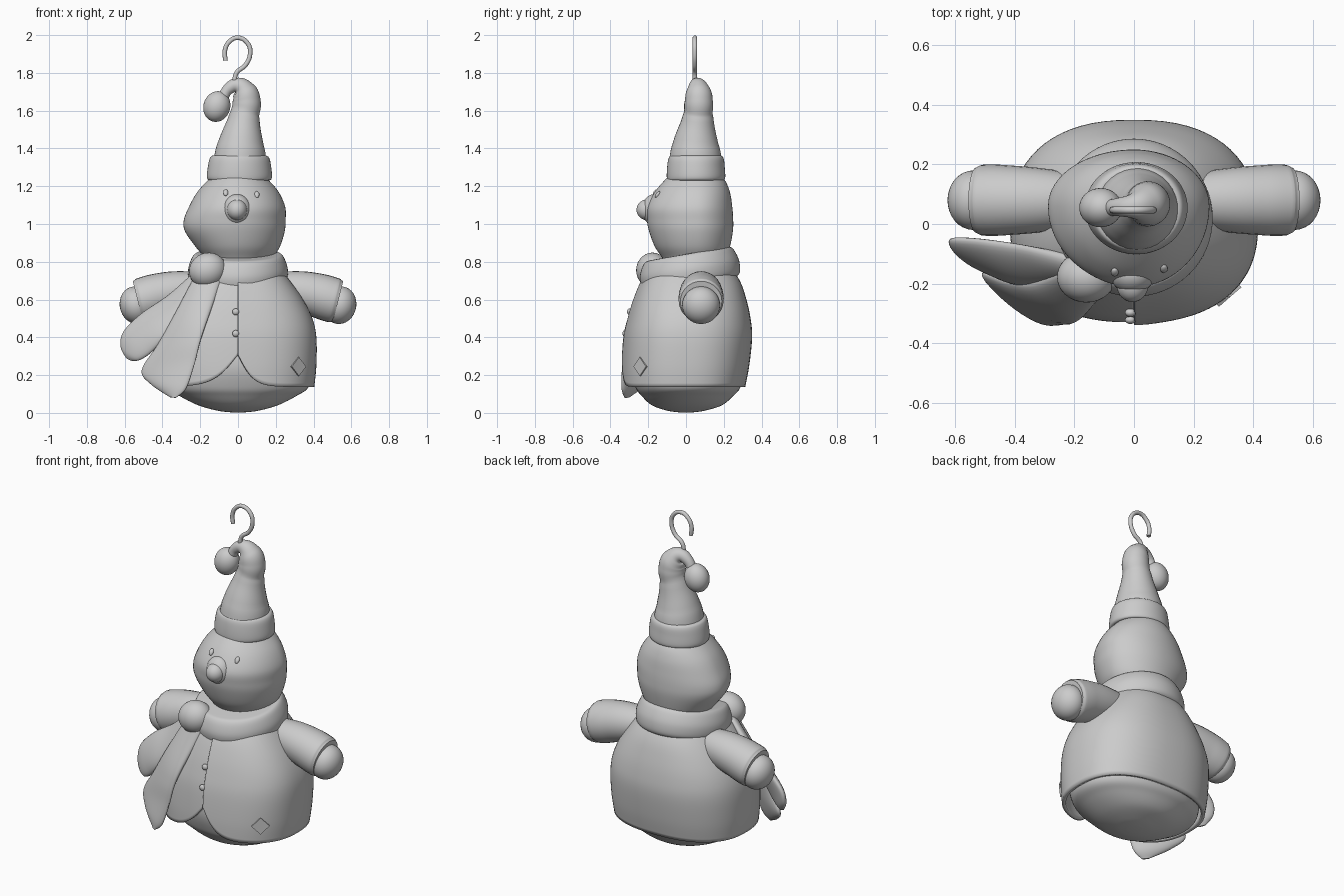
import bpy, math
from math import sin, cos, pi, exp
from mathutils import Vector

if "Cube" in bpy.data.objects:
    bpy.data.objects.remove(bpy.data.objects["Cube"])


def smooth(ob, angle=40):
    bpy.ops.object.select_all(action='DESELECT')
    ob.select_set(True)
    bpy.context.view_layer.objects.active = ob
    bpy.ops.object.shade_smooth_by_angle(angle=math.radians(angle))
    return ob


def dense(rows, k=6):
    """Catmull-Rom resampling of a list of equal-length tuples."""
    out, n = [], len(rows)
    for i in range(n - 1):
        p = [rows[max(i - 1, 0)], rows[i], rows[i + 1], rows[min(i + 2, n - 1)]]
        for s in range(k):
            t = s / k
            out.append(tuple(0.5 * (2 * b + (c - a) * t + (2 * a - 5 * b + 4 * c - d) * t * t
                                    + (3 * b - a - 3 * c + d) * t ** 3)
                             for a, b, c, d in zip(*p)))
    return out + [tuple(rows[-1])]


def loft(name, rings, closed=True, angle=40):
    n = len(rings[0])
    verts = [v for r in rings for v in r]
    faces = [(j * n + i, j * n + (i + 1) % n, (j + 1) * n + (i + 1) % n, (j + 1) * n + i)
             for j in range(len(rings) - 1) for i in range(n if closed else n - 1)]
    if closed:
        faces += [tuple(range(n))[::-1], tuple(range(len(verts) - n, len(verts)))]
    me = bpy.data.meshes.new(name)
    me.from_pydata(verts, [], faces)
    ob = bpy.data.objects.new(name, me)
    bpy.context.collection.objects.link(ob)
    return smooth(ob, angle)


def oval(a, row, cx, cy, e=2.0):
    """Point at angle a of a section row = (z, x_left, x_right, y_front, y_back)."""
    z, xl, xr, yf, yb = row
    c, s = cos(a), sin(a)
    rx = xr - cx if c > 0 else cx - xl
    ry = yb - cy if s > 0 else cy - yf
    return (cx + math.copysign(abs(c) ** (2 / e), c) * rx,
            cy + math.copysign(abs(s) ** (2 / e), s) * ry, z)


def turned(name, rows, cx=0.0, cy=0.0, n=64, k=6, e=2.0, angle=40):
    return loft(name, [[oval(2 * pi * i / n, r, cx, cy, e) for i in range(n)]
                       for r in dense(rows, k)], angle=angle)


def blob(name, loc, radii, rot=(0, 0, 0)):
    bpy.ops.mesh.primitive_uv_sphere_add(segments=32, ring_count=20, location=loc, rotation=rot)
    ob = bpy.context.object
    ob.name, ob.scale = name, radii
    return smooth(ob, 60)


def tube(name, pts, sides=8):
    """Round tube through (x, y, z, radius) points."""
    cu = bpy.data.curves.new(name, 'CURVE')
    cu.dimensions, cu.bevel_depth, cu.bevel_resolution = '3D', 1.0, sides
    cu.use_fill_caps, cu.resolution_u = True, 8
    sp = cu.splines.new('BEZIER')
    sp.radius_interpolation = 'CARDINAL'
    sp.bezier_points.add(len(pts) - 1)
    for b, p in zip(sp.bezier_points, pts):
        b.co, b.radius = p[:3], p[3]
        b.handle_left_type = b.handle_right_type = 'AUTO'
    ob = bpy.data.objects.new(name, cu)
    bpy.context.collection.objects.link(ob)
    bpy.ops.object.select_all(action='DESELECT')
    ob.select_set(True)
    bpy.context.view_layer.objects.active = ob
    bpy.ops.object.convert(target='MESH')
    return smooth(bpy.context.object)


def scarf_tail(name, rows, n=28):
    """Puffy strip; each row = left edge xyz, right edge xyz, half thickness."""
    d = dense(rows)
    mids = [(Vector(r[:3]) + Vector(r[3:6])) / 2 for r in d]
    rings = []
    for j, r in enumerate(d):
        half = (Vector(r[3:6]) - Vector(r[:3])) / 2
        along = mids[min(j + 1, len(d) - 1)] - mids[max(j - 1, 0)]
        nor = half.cross(along).normalized() * r[6]
        rings.append([mids[j] + half * cos(2 * pi * i / n) + nor * sin(2 * pi * i / n)
                      for i in range(n)])
    return loft(name, rings, angle=60)


# Rounded body showing below the coat
turned("belly", [(0.003, -.04, .04, -.04, .04), (.012, -.11, .11, -.1, .1),
                 (.04, -.21, .21, -.18, .19), (.09, -.31, .31, -.235, .25),
                 (.14, -.375, .375, -.27, .29), (.25, -.385, .385, -.3, .31),
                 (.4, -.38, .38, -.285, .32), (.55, -.32, .32, -.24, .29)], e=2.1)

# Coat: one wrapped shell, split at the front with rounded lower corners
coat_rows = dense([(.13, -.403, .403, -.33, .312), (.25, -.415, .415, -.33, .335),
                   (.4, -.415, .415, -.318, .35), (.5, -.394, .394, -.297, .342),
                   (.6, -.345, .345, -.267, .32), (.7, -.275, .275, -.225, .285),
                   (.8, -.19, .19, -.16, .22)], 8)


def coat_row(z):
    for a, b in zip(coat_rows, coat_rows[1:]):
        if z <= b[0]:
            t = (z - a[0]) / (b[0] - a[0])
            return tuple(p + (q - p) * t for p, q in zip(a, b))
    return coat_rows[-1]


N, ROWS = 120, 32
columns = []
for i in range(N + 1):
    t = i / N
    u = t - 0.8 * sin(2 * pi * t) / (2 * pi)
    x = .41 * abs(sin(2 * pi * u)) if u < .25 or u > .75 else .41
    bottom = .137 + .17 * exp(-x / (.045 if u < .5 else .075))
    lift = .012 * exp(-x / .06) if u < .5 else 0
    col = []
    for j in range(ROWS + 1):
        p = oval(-pi / 2 + 2 * pi * u, coat_row(bottom + (.8 - bottom) * j / ROWS), 0, 0, 2.4)
        col.append((p[0], p[1] - lift, p[2]))
    columns.append(col)
coat = loft("coat", [[c[j] for c in columns] for j in range(ROWS + 1)], closed=False)
mod = coat.modifiers.new("cloth_thickness", 'SOLIDIFY')
mod.thickness, mod.offset = .022, -1

# Buttons and diamond patch
for i, (y, z) in enumerate([(-.298, .535), (-.322, .42)]):
    blob(f"button_{i + 1}", (-.012, y, z), (.018, .014, .018))
bpy.ops.mesh.primitive_cylinder_add(vertices=4, radius=.05, depth=.022, location=(.316, -.237, .245),
                                    rotation=(pi / 2, 0, math.radians(41)))
bpy.context.object.name = "diamond_patch"

# Arms: sleeve and mitten on each side
for side, s in (("left", -1), ("right", 1)):
    tube(f"{side}_sleeve", [(s * .18, .08, .655, .09), (s * .3, .08, .645, .106),
                            (s * .42, .08, .622, .117), (s * .51, .08, .595, .119),
                            (s * .53, .08, .59, .11)], 12)
    blob(f"{side}_mitten", (s * .54, .08, .57), (.086, .1, .1), (0, s * .24, 0))

# Scarf collar, knot and two tails
collar = turned("scarf_collar", [(-.078, -.2, .2, -.2, .2), (-.078, -.235, .235, -.235, .24),
                                 (-.055, -.258, .258, -.26, .264), (0, -.264, .264, -.264, .27),
                                 (.05, -.25, .25, -.245, .258), (.08, -.23, .23, -.22, .24),
                                 (.085, -.2, .2, -.19, .21)], angle=60)
collar.location, collar.rotation_euler = (0, .016, .757), (.17, 0, 0)
blob("scarf_knot", (-.16, -.178, .755), (.1, .086, .092), (0, -.4, 0))
scarf_tail("scarf_tail_front", [
    (-.22, -.15, .74, -.08, -.2, .72, .035), (-.335, -.195, .52, -.16, -.3, .5, .032),
    (-.425, -.19, .36, -.2, -.33, .38, .03), (-.51, -.165, .225, -.23, -.335, .26, .03),
    (-.46, -.22, .15, -.275, -.338, .13, .026), (-.36, -.3, .083, -.33, -.325, .08, .006)])
scarf_tail("scarf_tail_side", [
    (-.22, -.11, .75, -.18, -.18, .66, .035), (-.37, -.075, .62, -.31, -.2, .5, .03),
    (-.51, -.055, .525, -.39, -.2, .395, .032), (-.605, -.05, .43, -.46, -.17, .32, .03),
    (-.62, -.06, .35, -.52, -.14, .28, .022), (-.59, -.09, .288, -.56, -.11, .275, .006)])

# Head with one full cheek, nose on a soft base, eyes
turned("head", [(.76, -.14, .15, -.09, .19), (.82, -.175, .185, -.125, .215),
                (.88, -.225, .222, -.165, .233), (.96, -.28, .247, -.195, .248),
                (1.02, -.287, .252, -.207, .25), (1.09, -.26, .25, -.208, .245),
                (1.17, -.215, .215, -.165, .232), (1.24, -.15, .155, -.105, .2),
                (1.3, -.08, .09, -.04, .13)], cx=0, cy=.06)
blob("nose_base", (-.005, -.168, 1.076), (.075, .066, .082))
blob("nose", (-.005, -.205, 1.075), (.053, .057, .055))
for side, x, y, z in (("left", -.065, -.162, 1.166), ("right", .1, -.15, 1.156)):
    blob(f"{side}_eye", (x, y, z), (.013, .01, .02), (-.6, 0, 0))

# Hat: rolled brim, drooping cone and pompom
turned("hat_brim", [(1.235, -.13, .145, -.075, .18), (1.232, -.155, .17, -.097, .2),
                    (1.25, -.165, .18, -.102, .208), (1.3, -.16, .176, -.1, .205),
                    (1.345, -.15, .167, -.093, .2), (1.362, -.135, .15, -.08, .185),
                    (1.362, -.1, .115, -.05, .15)], cx=.008, cy=.055, angle=60)
tube("hat_cone", [(.01, .05, 1.33, .14), (.016, .052, 1.43, .12), (.034, .064, 1.57, .081),
                  (.046, .068, 1.645, .075), (.032, .066, 1.7, .066),
                  (-.005, .06, 1.733, .042), (-.05, .057, 1.715, .031),
                  (-.08, .055, 1.67, .028)], 14)
blob("hat_pompom", (-.112, .055, 1.622), (.071, .066, .082), (0, .3, 0))

# Hanging hook
tube("hanging_hook", [(x, .047, z, .012) for x, z in (
    (-.02, 1.75), (-.008, 1.8), (.04, 1.842), (.064, 1.9), (.052, 1.955), (0, 1.986),
    (-.048, 1.963), (-.07, 1.915), (-.066, 1.865))], 4)
